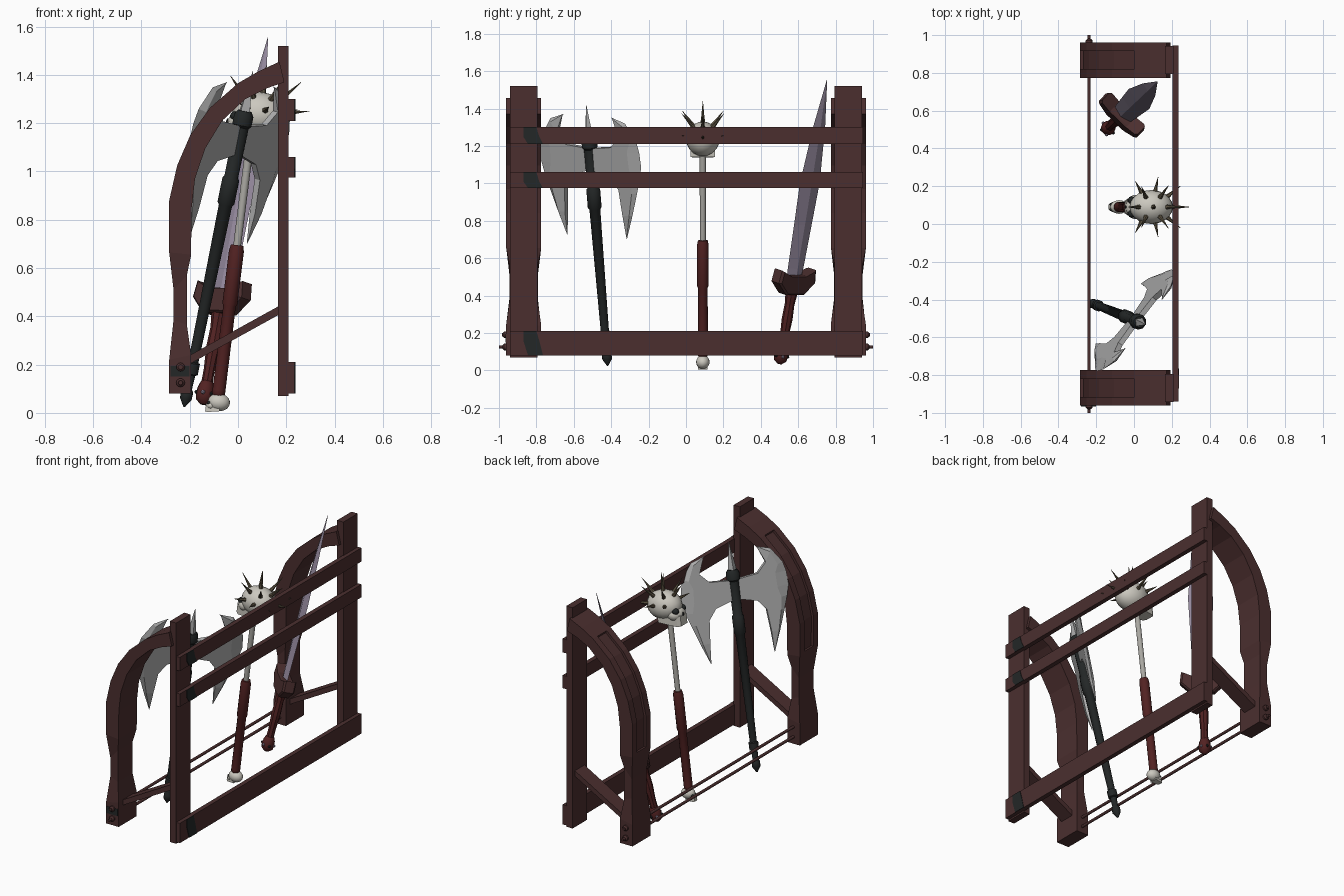
import bpy, bmesh, math
from mathutils import Matrix, Vector

if "Cube" in bpy.data.objects:
    bpy.data.objects.remove(bpy.data.objects["Cube"])

def material(name, r, g, b):
    m = bpy.data.materials.new(name)
    m.diffuse_color = (r, g, b, 1)
    m.use_nodes = True
    m.node_tree.nodes["Principled BSDF"].inputs["Base Color"].default_value = m.diffuse_color
    return m

WOOD = material("dark red wood", .07, .028, .028)
IRON = material("black iron", .017, .020, .020)
STEEL = material("steel", .42, .42, .42)
VIOLET = material("violet steel", .31, .26, .35)
BONE = material("bone", .60, .58, .52)
PALE = material("pale shaft", .40, .39, .36)
BRONZE = material("dark bronze", .10, .08, .05)
RED = material("red leather", .085, .016, .016)

def finish(name, bm, mat, mw=None, smooth=False):
    bmesh.ops.recalc_face_normals(bm, faces=bm.faces[:])
    me = bpy.data.meshes.new(name)
    bm.to_mesh(me)
    bm.free()
    if mw is not None:
        me.transform(mw)
    me.materials.append(mat)
    ob = bpy.data.objects.new(name, me)
    bpy.context.collection.objects.link(ob)
    if smooth:
        for o in bpy.context.selected_objects:
            o.select_set(False)
        ob.select_set(True)
        bpy.context.view_layer.objects.active = ob
        bpy.ops.object.shade_smooth_by_angle(angle=math.radians(40))
    return ob

def loft(name, rings, mat, mw=None, smooth=False):
    """Skin a list of closed rings and cap both ends."""
    bm = bmesh.new()
    vs = [[bm.verts.new(p) for p in r] for r in rings]
    n = len(rings[0])
    for a, b in zip(vs, vs[1:]):
        for i in range(n):
            j = (i + 1) % n
            bm.faces.new((a[i], a[j], b[j], b[i]))
    bm.faces.new(vs[0])
    bm.faces.new(vs[-1])
    return finish(name, bm, mat, mw, smooth)

def box(name, lo, hi, mat, mw=None):
    (x0, y0, z0), (x1, y1, z1) = lo, hi
    ring = lambda z: [(x0, y0, z), (x1, y0, z), (x1, y1, z), (x0, y1, z)]
    return loft(name, [ring(z0), ring(z1)], mat, mw)

def lathe(name, prof, mat, mw, n=12):
    rings = [[(r * math.cos(2 * math.pi * i / n), r * math.sin(2 * math.pi * i / n), s)
              for i in range(n)] for r, s in prof]
    return loft(name, rings, mat, mw, n > 8)

def frame(origin, tip, side):
    """Local z runs from origin to tip, local x along side."""
    o = Vector(origin)
    w = (Vector(tip) - o).normalized()
    u = Vector(side)
    u = (u - w * u.dot(w)).normalized()
    v = w.cross(u)
    return Matrix.Translation(o) @ Matrix((u, v, w)).transposed().to_4x4()

def ball(name, c, rad, mat, mw, seg=20):
    bm = bmesh.new()
    bmesh.ops.create_uvsphere(bm, u_segments=seg, v_segments=seg // 2, radius=1)
    bm.transform(Matrix.Translation(c) @ Matrix.Diagonal((*rad, 1)))
    return finish(name, bm, mat, mw, True)

# ---- rack: arched side frames, posts, braces ----
# outer x,z, inner x,z, half width, groove depth
ARCH = [(-.285, .08, -.194, .08, .094, 0), (-.285, .22, -.194, .24, .094, 0),
        (-.267, .385, -.212, .365, .076, 0), (-.267, .51, -.212, .57, .076, 0),
        (-.285, .665, -.194, .655, .094, 0), (-.285, .68, -.194, .67, .094, 0),
        (-.285, .68, -.194, .67, .094, .016), (-.285, .88, -.193, .84, .094, .016),
        (-.252, 1.025, -.178, .97, .094, .016), (-.198, 1.15, -.136, 1.095, .094, .016),
        (-.116, 1.264, -.066, 1.21, .094, .016), (.002, 1.367, .03, 1.30, .094, .016),
        (.002, 1.367, .03, 1.30, .094, 0), (.085, 1.415, .12, 1.345, .094, 0),
        (.172, 1.455, .192, 1.37, .094, 0)]
for sgn, tag in ((-1, "front"), (1, "back")):
    cy = .868 * sgn
    rings = []
    for ox, oz, ix, iz, h, d in ARCH:
        o, i = Vector((ox, 0, oz)), Vector((ix, 0, iz))
        q = o + (i - o).normalized() * d
        k = h * .5
        rings.append([(p.x, cy + y, p.z) for p, y in
                      ((o, -h), (o, -k), (q, -k), (q, k), (o, k), (o, h), (i, h), (i, -h))])
    loft(tag + "_arch", rings, WOOD)
    box(tag + "_post", (.165, cy - .074, .07), (.21, cy + .074, 1.52), WOOD)
    loft(tag + "_brace", [[(x, cy - .05, z - .018), (x, cy + .05, z - .018),
                           (x, cy + .05, z + .018), (x, cy - .05, z + .018)]
                          for x, z in ((-.21, .215), (.17, .425))], WOOD)
    for z in (.125, .19):  # rod washers
        mw = Matrix.Translation((-.238, .960 * sgn, z)) @ Matrix.Rotation(-sgn * math.pi / 2, 4, 'X')
        lathe(tag + "_bolt", [(.018, 0), (.018, .012), (.010, .020)], WOOD, mw)

# ---- rack: slats, iron patches, rods ----
for z0, z1 in ((.08, .21), (.975, 1.06), (1.21, 1.30)):
    box("slat", (.205, -.94, z0), (.235, .945, z1), WOOD)
    ring = lambda x: [(x, -.87, z1), (x, -.80, z1), (x, -.785, z1 - .05), (x, -.765, z0),
                      (x, -.845, z0), (x, -.87, z1 - .05)]
    loft("slat_patch", [ring(.234), ring(.238)], IRON)
box("leg_patch", (-.28, -.965, .15), (-.20, -.961, .195), IRON)
for z, e in ((.125, 1.0), (.19, .985)):
    mw = Matrix.Translation((-.238, -e, z)) @ Matrix.Rotation(-math.pi / 2, 4, 'X')
    lathe("rod", [(.009, 0), (.009, 2 * e)], WOOD, mw)

# ---- double axe ----
AXE = frame((-.22, -.42, .04), (.03, -.52, 1.26), (.61, .79, 0))
lathe("axe_handle", [(.004, -.015), (.026, .02), (.026, .05), (.018, .06), (.020, .12),
                     (.030, .125), (.030, .17), (.022, .175), (.029, .84), (.037, .85),
                     (.037, .95), (.030, .96), (.032, 1.17), (.042, 1.18), (.042, 1.22),
                     (.030, 1.24)], IRON, AXE, 10)
lathe("axe_spike", [(.028, 1.23), (.024, 1.26), (.001, 1.41)], STEEL, AXE, 4)
# outer u,s and inner u,s of one crescent
BLADE = [(.16, 1.353, .168, 1.345), (.25, 1.325, .208, 1.25), (.315, 1.23, .15, 1.19),
         (.33, 1.17, .0, 1.175), (.335, 1.09, .0, 1.06), (.318, 1.02, .132, 1.023),
         (.292, .94, .18, .96), (.25, .82, .193, .82), (.20, .69, .198, .70)]
for sgn in (-1, 1):
    rings = []
    for n, (ou, os, iu, js) in enumerate(BLADE):
        t = .002 if n in (0, len(BLADE) - 1) else .014
        mu, ms = ou + (iu - ou) * .22, os + (js - os) * .22
        rings.append([(sgn * ou, 0, os), (sgn * mu, t, ms), (sgn * iu, t, js),
                      (sgn * iu, -t, js), (sgn * mu, -t, ms)])
    loft("axe_blade", rings, STEEL, AXE)

# ---- skull mace ----
MACE = frame((-.085, .09, .045), (.06, .09, 1.2), (1, 0, 0))

def skull(name, mw):
    ball(name + "_cranium", (.015, 0, 0), (.115, .09, .092), BONE, mw)
    ball(name + "_cheeks", (-.065, 0, -.045), (.052, .066, .045), BONE, mw, 14)
    ring = lambda x, h, z0, z1: [(x, -h, z0), (x, h, z0), (x, h, z1), (x, -h, z1)]
    loft(name + "_jaw", [ring(-.115, .032, -.112, -.05), ring(-.095, .045, -.115, -.04),
                         ring(.03, .065, -.095, -.03)], BONE, mw)
    for s in (-1, 1):
        ball(name + "_eye_socket", (-.086, .036 * s, -.020), (.024, .021, .020), IRON, mw, 10)
    ball(name + "_nose", (-.112, 0, -.045), (.010, .010, .013), IRON, mw, 8)

HEAD = MACE @ Matrix.Translation((.012, 0, 1.205))
skull("mace_skull", HEAD)
skull("pommel_skull", MACE @ Matrix.Diagonal((.4, .4, .4, 1)))
lathe("mace_grip", [(.018, .02), (.027, .035), (.027, .05), (.026, .40), (.031, .41),
                    (.031, .63), (.026, .655)], RED, MACE)
lathe("mace_shaft", [(.016, .64), (.017, 1.17)], PALE, MACE)
# spikes over the crown, sides and rear
spikes = [(90, 0)] + [(48, a) for a in range(0, 360, 60)] + [(12, a) for a in range(-120, 121, 40)]
for el, az in spikes:
    e, a = math.radians(el), math.radians(az)
    d = Vector((math.cos(e) * math.cos(a), math.cos(e) * math.sin(a), math.sin(e)))
    p = Vector((.015 + .105 * d.x, .082 * d.y, .084 * d.z))
    L = .07 + .05 * max(d.z, 0) + .02 * max(d.x, 0)
    mw = frame(p, p + d, (.3, .9, .1))
    lathe("mace_spike", [(.014, 0), (.009, L * .3), (.0008, L)], BRONZE, HEAD @ mw, 6)

# ---- sword ----
SWORD = frame((-.14, .505, .06), (.125, .755, 1.56), (.72, -.69, 0))
loft("sword_blade", [[(w, 0, s), (0, t, s), (-w, 0, s), (0, -t, s)] for s, w, t in
                     ((.42, .05, .016), (.50, .060, .016), (.74, .068, .016), (.97, .076, .015),
                      (1.28, .046, .011), (1.54, .001, .001))], VIOLET, SWORD)
G = [(-.14, .425), (-.07, .36), (.07, .36), (.14, .425), (.13, .495), (.06, .465), (-.06, .465), (-.13, .495)]
loft("sword_guard", [[(u * k, y, .43 + (s - .43) * k) for u, s in G]
                     for y, k in ((-.038, .9), (-.028, 1), (.028, 1), (.038, .9))], WOOD, SWORD)
lathe("sword_grip", [(.024, .04), (.023, .12), (.029, .22), (.026, .30), (.034, .38)], RED, SWORD, 8)
lathe("sword_pommel", [(.012, -.026), (.034, -.008), (.039, .02), (.034, .048), (.026, .07), (.020, .075)],
      RED, SWORD, 10)
for k in range(6):  # pommel studs
    a = k * math.pi / 3
    ball("pommel_stud", (.037 * math.cos(a), .037 * math.sin(a), .02), (.009,) * 3, VIOLET if k % 2 else IRON, SWORD, 8)
